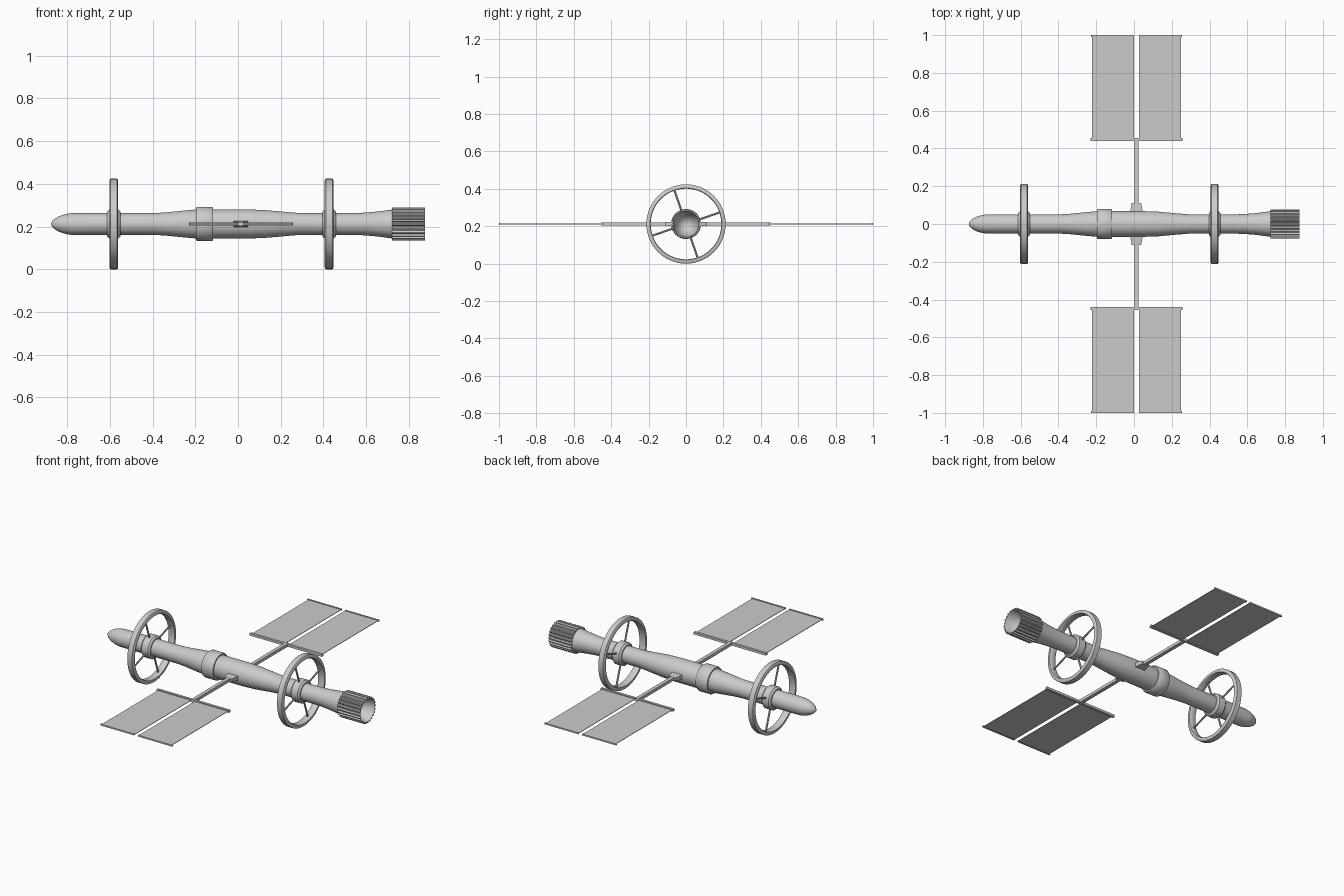
import bpy, bmesh, math
from mathutils import Vector, Matrix

if "Cube" in bpy.data.objects:
    bpy.data.objects.remove(bpy.data.objects["Cube"])

AXIS_Z = 0.212
ARM_X = 0.013


def finish(name, bm, angle=35):
    bmesh.ops.remove_doubles(bm, verts=bm.verts, dist=1e-5)
    bmesh.ops.recalc_face_normals(bm, faces=bm.faces)
    me = bpy.data.meshes.new(name)
    bm.to_mesh(me)
    bm.free()
    ob = bpy.data.objects.new(name, me)
    bpy.context.collection.objects.link(ob)
    bpy.ops.object.select_all(action='DESELECT')
    ob.select_set(True)
    bpy.context.view_layer.objects.active = ob
    bpy.ops.object.shade_smooth_by_angle(angle=math.radians(angle))
    return ob


def lathe(name, profile, n=40, closed=False, teeth=None):
    """Revolve (x, radius) points about the long axis; teeth(i, r) may vary the radius."""
    bm = bmesh.new()
    rows = []
    for x, r in profile:
        row = []
        for i in range(n):
            a = 2 * math.pi * i / n
            q = teeth(i, r) if teeth else r
            row.append(bm.verts.new((x, q * math.cos(a), AXIS_Z + q * math.sin(a))))
        rows.append(row)
    if closed:
        rows.append(rows[0])
    for a, b in zip(rows, rows[1:]):
        for i in range(n):
            j = (i + 1) % n
            bm.faces.new((a[i], a[j], b[j], b[i]))
    return finish(name, bm)


def box(name, x0, x1, y0, y1, h, taper=1.0):
    """Box centred on the axis height; taper scales the outer y end."""
    bm = bmesh.new()
    bmesh.ops.create_cube(bm, size=1)
    for v in bm.verts:
        k = taper if v.co.y > 0 else 1.0
        v.co = ((x0 + x1) / 2 + v.co.x * (x1 - x0) * k,
                (y0 + y1) / 2 + v.co.y * (y1 - y0), AXIS_Z + v.co.z * h * k)
    ob = finish(name, bm)
    return ob


def mirrored(ob):
    """Repeat a +y part on the -y side."""
    m = ob.modifiers.new("mirror", 'MIRROR')
    m.use_axis = (False, True, False)


# Fuselage with rounded nose and flared tail
lathe("fuselage", [(-0.875, 0.0), (-0.872, 0.011), (-0.862, 0.022), (-0.84, 0.036),
                   (-0.81, 0.046), (-0.78, 0.051), (-0.39, 0.051), (-0.34, 0.054),
                   (-0.25, 0.063), (-0.19, 0.068), (0.05, 0.068), (0.13, 0.065),
                   (0.23, 0.056), (0.29, 0.051), (0.54, 0.051), (0.59, 0.053),
                   (0.65, 0.058), (0.725, 0.068), (0.725, 0.0)])

# Raised collar round the middle
lathe("body_collar", [(-0.196, 0.06), (-0.196, 0.076), (-0.190, 0.08), (-0.122, 0.08),
                      (-0.116, 0.076), (-0.116, 0.06)], closed=True)

# Ribbed engine bell, hollow at the rear
N = 96
rib = lambda i, r: r - 0.008 if r > 0.074 and i % 4 in (2, 3) else r
lathe("engine_bell", [(0.722, 0.0), (0.722, 0.078), (0.875, 0.078), (0.875, 0.069),
                      (0.84, 0.062), (0.80, 0.048), (0.775, 0.025), (0.768, 0.0)],
      n=N, teeth=rib)

# Two spoked wheels
for tag, cx in (("front", -0.582), ("rear", 0.427)):
    lathe(tag + "_wheel_rim", [(cx + dx, r) for dx, r in (
        (-0.021, 0.192), (-0.021, 0.204), (-0.016, 0.212), (0.016, 0.212),
        (0.021, 0.204), (0.021, 0.192), (0.016, 0.189), (-0.016, 0.189))],
        n=56, closed=True)
    lathe(tag + "_wheel_hub", [(cx + dx, r) for dx, r in (
        (-0.031, 0.045), (-0.031, 0.058), (-0.021, 0.068), (0.021, 0.068),
        (0.031, 0.058), (0.031, 0.045))], closed=True)
    bm = bmesh.new()
    for k in range(4):
        a = math.radians(19 + 90 * k)
        d = Vector((0, math.cos(a), math.sin(a)))
        rot = d.to_track_quat('Z', 'Y').to_matrix().to_4x4()
        pos = Matrix.Translation(Vector((cx, 0, AXIS_Z)) + d * 0.125)
        bmesh.ops.create_cone(bm, cap_ends=True, segments=10, radius1=0.0055,
                              radius2=0.0055, depth=0.14, matrix=pos @ rot)
    finish(tag + "_wheel_spokes", bm)

# Solar arms: root block, strut, crossbar
mirrored(box("arm_root", ARM_X - 0.038, ARM_X + 0.038, 0.04, 0.112, 0.03, 0.65))
mirrored(box("arm_strut", ARM_X - 0.011, ARM_X + 0.011, 0.10, 0.455, 0.018))
mirrored(box("panel_crossbar", -0.23, 0.257, 0.44, 0.455, 0.014))

# Paired panels with end bars
for tag, x0, x1 in (("left", -0.223, 0.001), ("right", 0.026, 0.25)):
    mirrored(box(tag + "_panel", x0, x1, 0.45, 0.995, 0.003))
    mirrored(box(tag + "_panel_end_bar", x0 - 0.005 * (tag == "left"),
                 x1 + 0.005 * (tag == "right"), 0.991, 1.0, 0.009))
